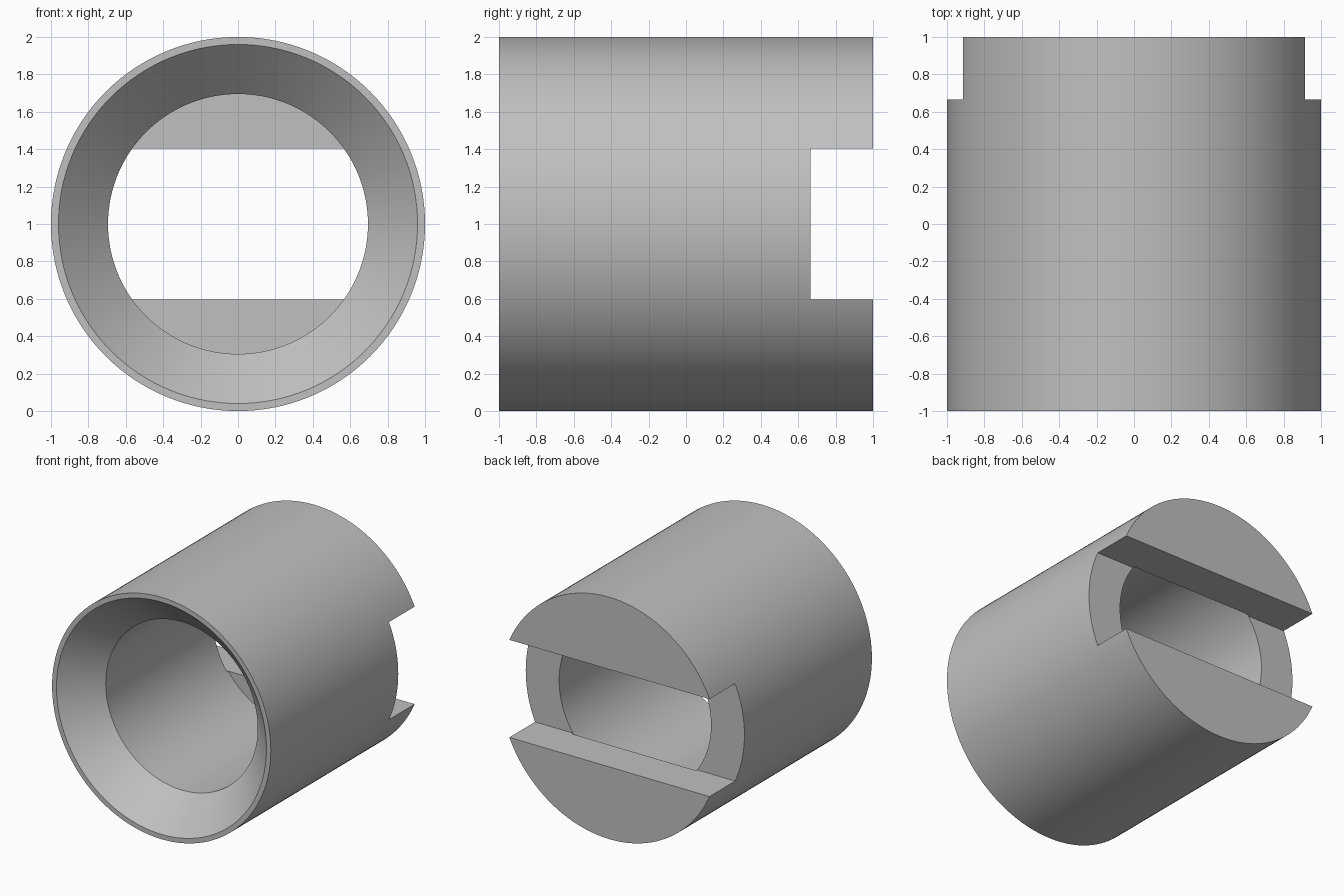
import bpy
import bmesh
import math
from mathutils import Vector

SEGMENTS = 128
BORE_R = 0.695

old = bpy.data.objects.get("Cube")
if old:
    bpy.data.objects.remove(old, do_unlink=True)

# Single grey material
grey = bpy.data.materials.new("plain grey")
grey.use_nodes = True
colour = (0.53, 0.53, 0.53, 1.0)
grey.diffuse_color = colour
grey.node_tree.nodes["Principled BSDF"].inputs["Base Color"].default_value = colour


def lathe(name, profile):
    """Revolve (radius, y) points about the horizontal axis at z = 1."""
    bm = bmesh.new()
    verts = [bm.verts.new((r, y, 1.0)) for r, y in profile]
    edges = [bm.edges.new(pair) for pair in zip(verts, verts[1:])]
    bmesh.ops.spin(bm, geom=verts + edges, cent=Vector((0, 0, 1)), axis=Vector((0, 1, 0)),
                   angle=math.tau, steps=SEGMENTS, use_merge=True)
    bmesh.ops.remove_doubles(bm, verts=bm.verts, dist=1e-5)
    bmesh.ops.recalc_face_normals(bm, faces=bm.faces)
    mesh = bpy.data.meshes.new(name)
    bm.to_mesh(mesh)
    bm.free()
    obj = bpy.data.objects.new(name, mesh)
    bpy.context.collection.objects.link(obj)
    return obj


# Sleeve with a blind bore and a flared front mouth
sleeve = lathe("slotted_sleeve", [
    (0, 0.68), (BORE_R, 0.68), (BORE_R, -0.735), (0.96, -1),
    (1, -1), (1, 1), (0, 1)])
sleeve.data.materials.append(grey)

# Cross slot through the back, opening into the bore
bpy.ops.mesh.primitive_cube_add(size=1, location=(0, 0.965, 1))
cutter = bpy.context.object
cutter.name = "slot_cutter"
cutter.scale = (2.4, 0.6, 0.806)
cutter.hide_render = True
cutter.data.materials.append(grey)

slot = sleeve.modifiers.new("back slot", "BOOLEAN")
slot.operation = "DIFFERENCE"
slot.solver = "EXACT"
slot.object = cutter

bpy.ops.object.select_all(action="DESELECT")
sleeve.select_set(True)
bpy.context.view_layer.objects.active = sleeve
bpy.ops.object.modifier_apply(modifier=slot.name)
bpy.data.objects.remove(cutter, do_unlink=True)

# Smooth round walls, sharp rims and slot edges
bpy.ops.object.shade_smooth_by_angle(angle=math.radians(30))
